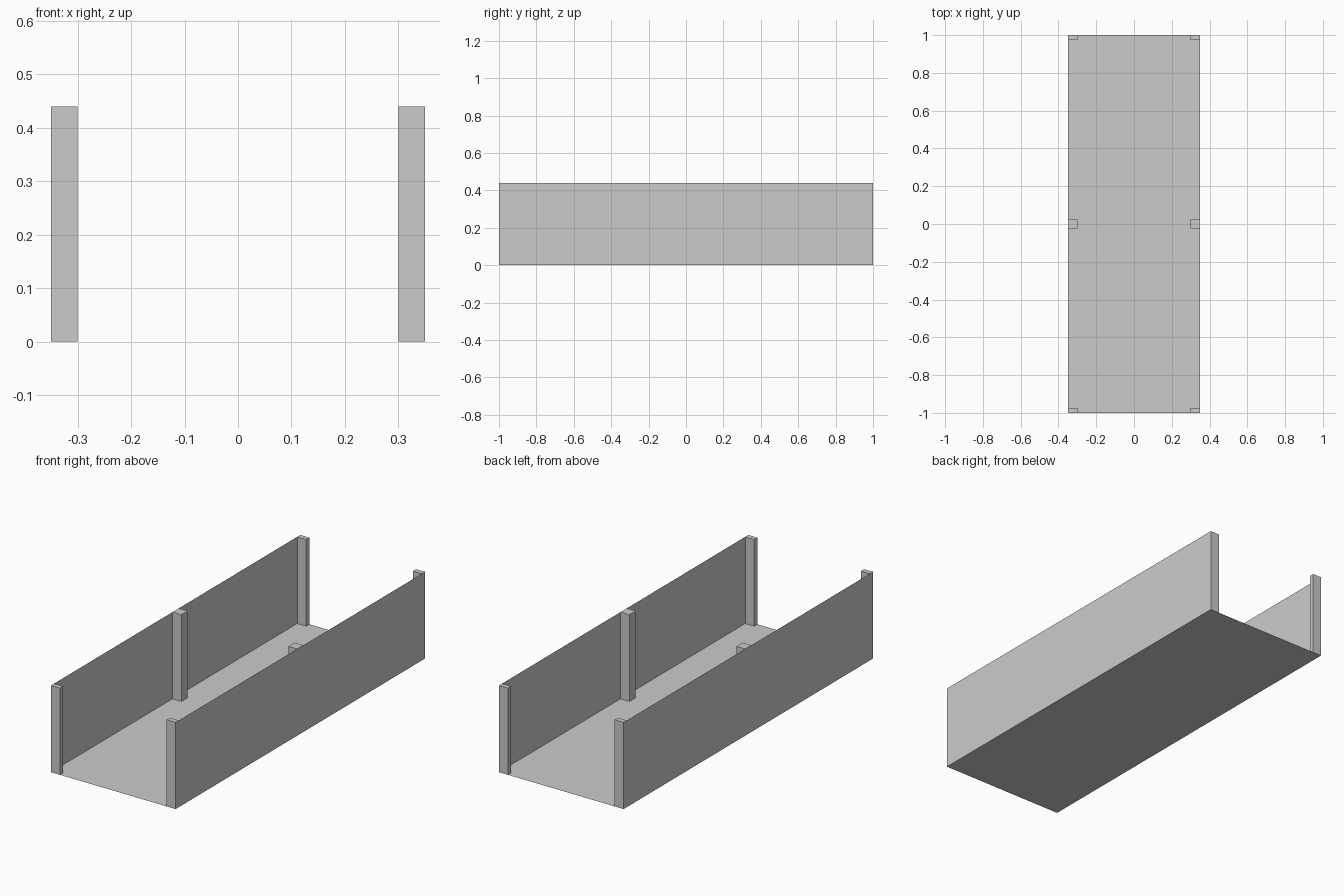
import bpy, bmesh

if "Cube" in bpy.data.objects:
    bpy.data.objects.remove(bpy.data.objects["Cube"])

HALF_W, HALF_L, HEIGHT = 0.35, 1.0, 0.44
POST = 0.05


def make_object(name, bm):
    mesh = bpy.data.meshes.new(name)
    bm.to_mesh(mesh)
    bm.free()
    obj = bpy.data.objects.new(name, mesh)
    bpy.context.collection.objects.link(obj)
    return obj


def sheet(name, corners):
    bm = bmesh.new()
    bm.faces.new([bm.verts.new(c) for c in corners])
    return make_object(name, bm)


def post(name, side, y0, y1):
    bm = bmesh.new()
    bmesh.ops.create_cube(bm, size=1)
    for v in bm.verts:
        v.co.x = side * (HALF_W - POST / 2) + v.co.x * POST
        v.co.y = (y0 + y1) / 2 + v.co.y * (y1 - y0)
        v.co.z = (v.co.z + 0.5) * HEIGHT
    # leave out the faces already covered by the wall and floor sheets
    bm.normal_update()
    hidden = [f for f in bm.faces if f.normal.z < -0.9 or f.normal.x * side > 0.9]
    bmesh.ops.delete(bm, geom=hidden, context='FACES')
    return make_object(name, bm)


# Floor sheet
sheet("floor", [(-HALF_W, -HALF_L, 0), (HALF_W, -HALF_L, 0),
                (HALF_W, HALF_L, 0), (-HALF_W, HALF_L, 0)])

for label, s in (("left", -1), ("right", 1)):
    # Side wall sheet, facing outward
    x = s * HALF_W
    sheet(label + "_wall", [(x, -s * HALF_L, 0), (x, s * HALF_L, 0),
                            (x, s * HALF_L, HEIGHT), (x, -s * HALF_L, HEIGHT)])
    # Full post in the middle, half-depth posts at the ends
    post(label + "_front_post", s, -HALF_L, -HALF_L + POST / 2)
    post(label + "_middle_post", s, -POST / 2, POST / 2)
    post(label + "_back_post", s, HALF_L - POST / 2, HALF_L)
